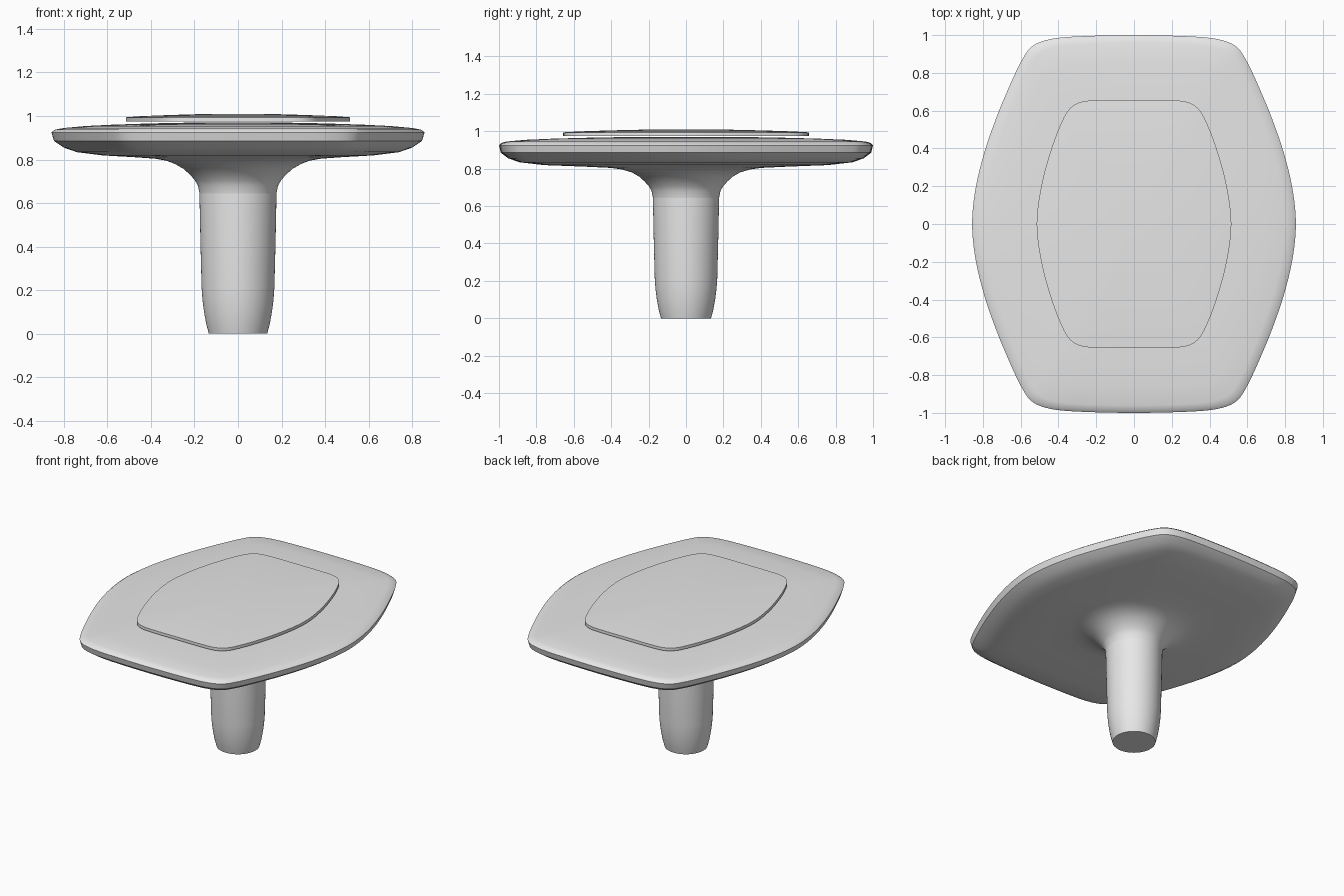
import bpy, bmesh, math
from mathutils import Vector

if "Cube" in bpy.data.objects:
    bpy.data.objects.remove(bpy.data.objects["Cube"])

grey = bpy.data.materials.new("plain_grey")
grey.diffuse_color = (0.8, 0.8, 0.8, 1)
grey.use_nodes = True
grey.node_tree.nodes["Principled BSDF"].inputs["Base Color"].default_value = grey.diffuse_color


def smooth_loop(quarter, sub=6):
    """Mirror a quarter outline (from +x axis to +y axis) and round it, normalised to half size 1."""
    half = quarter + [(-x, y) for x, y in quarter[-2::-1]]
    pts = [Vector(p) for p in half + [(x, -y) for x, y in half[-2:0:-1]]]
    n, out = len(pts), []
    for i in range(n):
        a, b, c, d = (pts[(i + k) % n] for k in (-1, 0, 1, 2))
        for s in range(sub):
            t = s / sub
            out.append(0.5 * (2 * b + (c - a) * t + (2 * a - 5 * b + 4 * c - d) * t * t
                              + (3 * b - a - 3 * c + d) * t ** 3))
    mx, my = quarter[0][0], quarter[-1][1]
    return [Vector((p.x / mx, p.y / my)) for p in out]


def loft(name, loop, rings, angle=30):
    """Skin rings of (half x, half y, z, weight); weight 0 is round, 1 is the full outline."""
    bm = bmesh.new()
    rows = []
    for hx, hy, z, w in rings:
        row = []
        for p in loop:
            q = p.normalized().lerp(p, w)
            row.append(bm.verts.new((q.x * hx, q.y * hy, z)))
        rows.append(row)
    n = len(loop)
    for a, b in zip(rows, rows[1:]):
        for i in range(n):
            j = (i + 1) % n
            bm.faces.new((a[i], a[j], b[j], b[i]))
    bm.faces.new(rows[0][::-1])
    bm.faces.new(rows[-1])
    me = bpy.data.meshes.new(name)
    bm.to_mesh(me)
    bm.free()
    me.materials.append(grey)
    ob = bpy.data.objects.new(name, me)
    bpy.context.collection.objects.link(ob)
    bpy.ops.object.select_all(action='DESELECT')
    ob.select_set(True)
    bpy.context.view_layer.objects.active = ob
    bpy.ops.object.shade_smooth_by_angle(angle=math.radians(angle))
    return ob


cap_loop = smooth_loop([(.857, 0), (.84, .18), (.795, .37), (.73, .56), (.655, .74), (.595, .865),
                        (.54, .94), (.45, .977), (.3, .993), (0, 1)])
plate_loop = smooth_loop([(.515, 0), (.505, .12), (.475, .27), (.43, .42), (.385, .535), (.345, .605),
                          (.29, .643), (.2, .655), (0, .656)])
round_loop = [Vector((math.cos(i * math.tau / 64), math.sin(i * math.tau / 64))) for i in range(64)]

# Tapered round stem
loft("stem", round_loop, [(r, r, z, 0) for r, z in (
    (.134, 0), (.146, .045), (.156, .10), (.163, .155), (.167, .21), (.172, .40), (.177, .64), (.177, .70))])

# Broad cap with flared underside, thin rim and shallow crown
loft("cap", cap_loop, [
    (.172, .172, .62, 0), (.178, .178, .65, 0), (.184, .184, .68, 0), (.198, .198, .705, 0),
    (.22, .22, .73, 0), (.25, .25, .757, 0), (.29, .29, .78, 0), (.33, .34, .795, .1),
    (.38, .40, .804, .25), (.48, .55, .811, .6), (.62, .76, .819, .9), (.74, .89, .834, 1),
    (.80, .95, .855, 1), (.845, .99, .885, 1), (.857, 1, .925, 1), (.838, .986, .938, 1),
    (.80, .96, .945, 1), (.70, .86, .954, 1), (.58, .72, .960, 1), (.40, .50, .966, 1),
    (.20, .25, .970, 1)])

# Slightly crowned raised plate on top
loft("top_plate", plate_loop, [
    (.515, .656, .974, 1), (.515, .656, .994, 1), (.45, .57, .999, 1), (.33, .42, 1.004, 1),
    (.20, .25, 1.008, 1), (.08, .10, 1.01, 1)])
